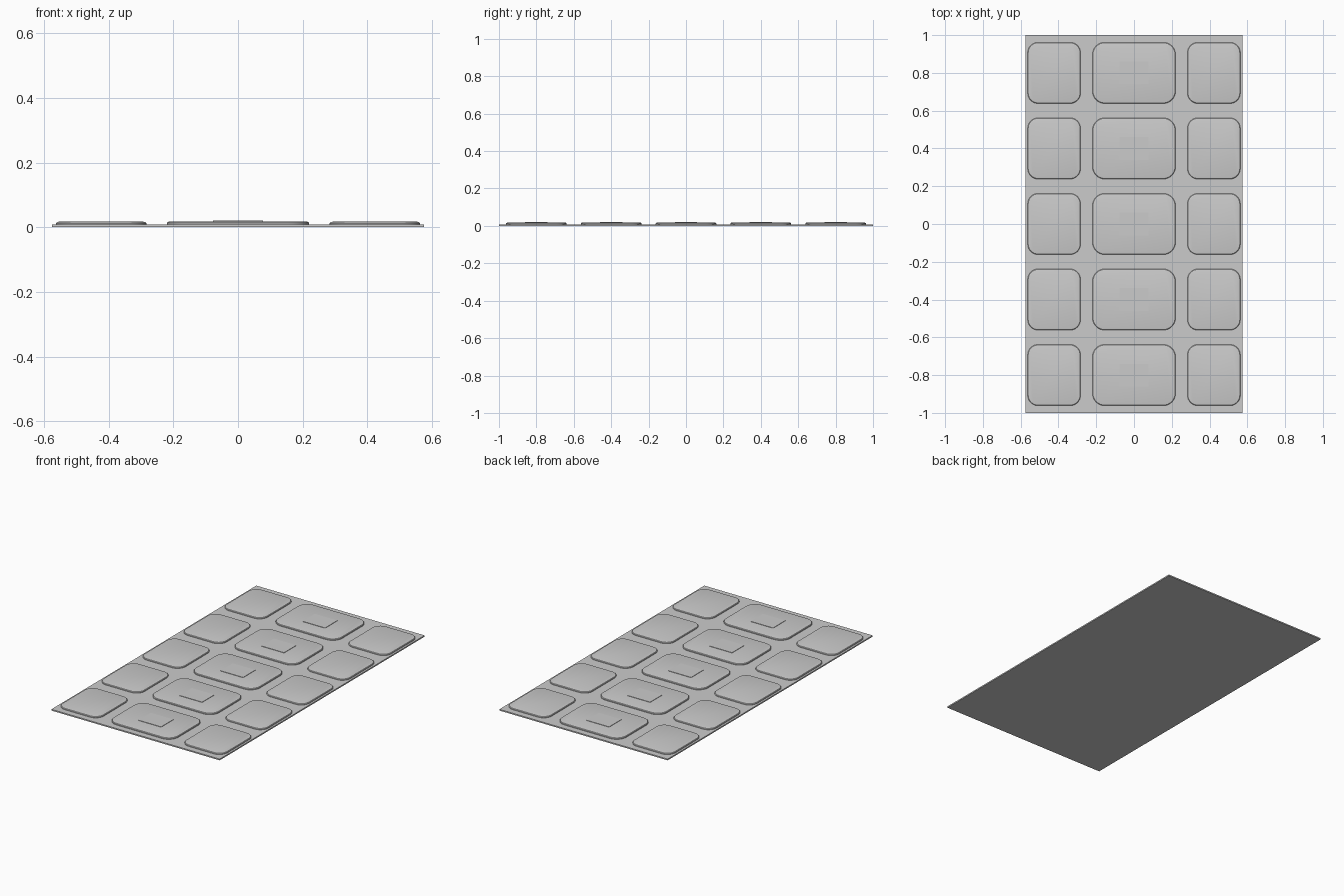
import bpy, bmesh, math

if "Cube" in bpy.data.objects:
    bpy.data.objects.remove(bpy.data.objects["Cube"])

ROWS = [-0.8, -0.4, 0.0, 0.4, 0.8]
PLATE_TOP = 0.008


def new_object(name, bm):
    bmesh.ops.recalc_face_normals(bm, faces=bm.faces[:])
    mesh = bpy.data.meshes.new(name)
    bm.to_mesh(mesh)
    bm.free()
    obj = bpy.data.objects.new(name, mesh)
    bpy.context.collection.objects.link(obj)
    return obj


def rounded_rect(hx, hy, r, steps=8):
    pts = []
    for k, (sx, sy) in enumerate([(1, 1), (-1, 1), (-1, -1), (1, -1)]):
        for i in range(steps + 1):
            a = math.radians(90 * (k + i / steps))
            pts.append((sx * (hx - r) + r * math.cos(a),
                        sy * (hy - r) + r * math.sin(a)))
    return pts


def box(name, x, y, z0, z1, hx, hy):
    bm = bmesh.new()
    bmesh.ops.create_cube(bm, size=1)
    for v in bm.verts:
        v.co = (x + v.co.x * 2 * hx, y + v.co.y * 2 * hy,
                z0 + (v.co.z + 0.5) * (z1 - z0))
    return new_object(name, bm)


def pad(name, x, y, hx, hy, r, top):
    # Stacked rounded outlines: upright wall, then a softened top edge
    layers = [(0, PLATE_TOP - 0.003), (0, top - 0.005),
              (0.003, top - 0.0015), (0.009, top)]
    bm = bmesh.new()
    rings = []
    for inset, z in layers:
        outline = rounded_rect(hx - inset, hy - inset, r - inset)
        rings.append([bm.verts.new((x + px, y + py, z)) for px, py in outline])
    n = len(rings[0])
    for a, b in zip(rings, rings[1:]):
        for i in range(n):
            j = (i + 1) % n
            bm.faces.new((a[i], a[j], b[j], b[i]))
    bm.faces.new(rings[-1])
    bm.faces.new(rings[0][::-1])
    obj = new_object(name, bm)
    bpy.ops.object.select_all(action='DESELECT')
    obj.select_set(True)
    bpy.context.view_layer.objects.active = obj
    bpy.ops.object.shade_smooth_by_angle(angle=math.radians(30))
    return obj


# Thin backing plate
box("base_plate", 0, 0, 0, PLATE_TOP, 0.575, 1.0)

# Five rows: wide centre pad with a faint raised panel, smaller pad each side
for row, y in enumerate(ROWS, 1):
    pad(f"centre_pad_{row}", 0, y, 0.22, 0.162, 0.065, 0.018)
    box(f"centre_panel_{row}", 0, y, 0.015, 0.0205, 0.077, 0.06)
    for side, sx in (("left", -1), ("right", 1)):
        pad(f"{side}_pad_{row}", sx * 0.423, y, 0.14, 0.162, 0.055, 0.017)
